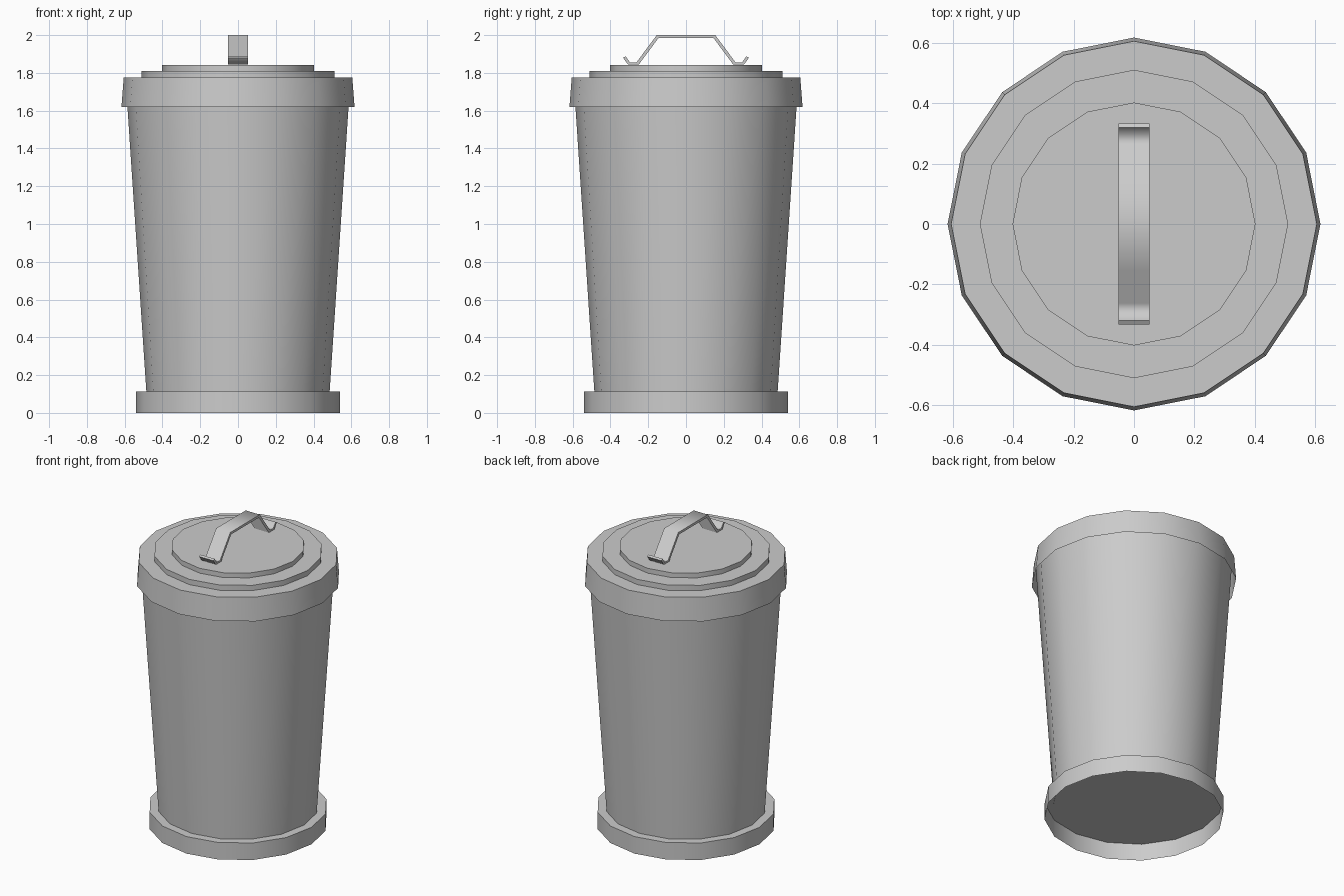
import bpy, bmesh
from math import cos, sin, pi, radians

if "Cube" in bpy.data.objects:
    bpy.data.objects.remove(bpy.data.objects["Cube"])

SIDES = 16


def finish(bm, name, angle):
    bmesh.ops.recalc_face_normals(bm, faces=bm.faces)
    mesh = bpy.data.meshes.new(name)
    bm.to_mesh(mesh)
    bm.free()
    obj = bpy.data.objects.new(name, mesh)
    bpy.context.collection.objects.link(obj)
    bpy.ops.object.select_all(action='DESELECT')
    bpy.context.view_layer.objects.active = obj
    obj.select_set(True)
    bpy.ops.object.shade_smooth_by_angle(angle=radians(angle))
    return obj


def lathe(name, profile, cap_start=False, cap_end=False):
    """Revolve (radius, z) points into a 16-sided shell."""
    bm = bmesh.new()
    rings = [[bm.verts.new((r * cos(2 * pi * i / SIDES), r * sin(2 * pi * i / SIDES), z))
              for i in range(SIDES)] for r, z in profile]
    for a, b in zip(rings, rings[1:]):
        for i in range(SIDES):
            j = (i + 1) % SIDES
            bm.faces.new((a[i], a[j], b[j], b[i]))
    if cap_start:
        bm.faces.new(rings[0][::-1])
    if cap_end:
        bm.faces.new(rings[-1])
    return finish(bm, name, 30)


# Tapered bin body with closed bottom, rim tucked under the lid
lathe("body", [(0.485, 0.11), (0.595, 1.765)], cap_start=True)

# Hollow foot ring
lathe("base_ring", [(0.54, 0.0), (0.54, 0.113), (0.485, 0.113)])

# Stepped lid with open, slightly flared skirt
lathe("lid", [(0.617, 1.62), (0.605, 1.775), (0.51, 1.775), (0.51, 1.81),
              (0.402, 1.81), (0.402, 1.842)], cap_end=True)

# Bent strap handle: half outline (y, z) mirrored, extruded along x
outer = [(0.155, 2.0), (0.262, 1.856), (0.297, 1.856), (0.32, 1.888)]
inner = [(0.333, 1.88), (0.307, 1.844), (0.25, 1.844), (0.146, 1.984)]
mirror = lambda pts: [(-y, z) for y, z in reversed(pts)]
bm = bmesh.new()
# matching top and underside paths, from -y to +y
top = mirror(outer) + outer
under = mirror(inner[::-1]) + inner[::-1]
rows = []
for (ty, tz), (uy, uz) in zip(top, under):
    rows.append([bm.verts.new(p) for p in ((-0.052, ty, tz), (0.052, ty, tz),
                                           (0.052, uy, uz), (-0.052, uy, uz))])
for a, b in zip(rows, rows[1:]):
    for i in range(4):
        j = (i + 1) % 4
        bm.faces.new((a[i], a[j], b[j], b[i]))
bm.faces.new(rows[0])
bm.faces.new(rows[-1])
finish(bm, "handle", 57)
